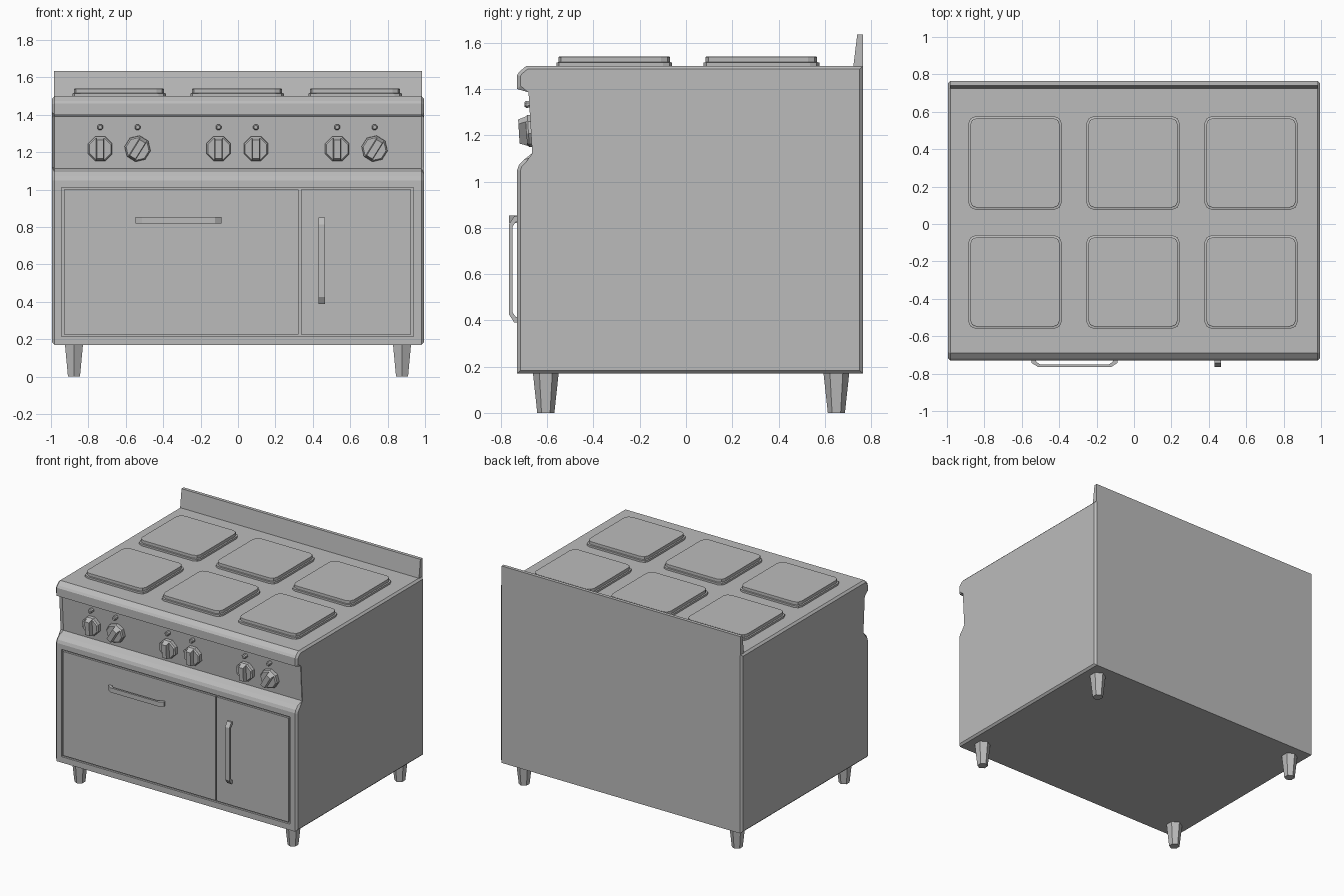
import bpy, bmesh, math
from mathutils import Matrix, Vector

cube = bpy.data.objects.get("Cube")
if cube:
    bpy.data.objects.remove(cube)

STEEL = bpy.data.materials.new("steel grey")
STEEL.use_nodes = True
COLOUR = (0.5, 0.5, 0.5, 1)
STEEL.diffuse_color = COLOUR
STEEL.node_tree.nodes["Principled BSDF"].inputs["Base Color"].default_value = COLOUR


def finish(bm, name):
    bmesh.ops.recalc_face_normals(bm, faces=bm.faces)
    mesh = bpy.data.meshes.new(name)
    bm.to_mesh(mesh)
    bm.free()
    mesh.materials.append(STEEL)
    ob = bpy.data.objects.new(name, mesh)
    bpy.context.collection.objects.link(ob)
    return ob


def loft(bm, rings):
    """Skin a stack of equal-length rings and cap both ends."""
    loops = [[bm.verts.new(p) for p in ring] for ring in rings]
    for a, b in zip(loops, loops[1:]):
        for i in range(len(a)):
            j = (i + 1) % len(a)
            bm.faces.new((a[i], a[j], b[j], b[i]))
    return bm.faces.new(loops[0]), bm.faces.new(loops[-1])


def box(name, x0, x1, y0, y1, z0, z1):
    bm = bmesh.new()
    loft(bm, [[(x0, y0, z), (x1, y0, z), (x1, y1, z), (x0, y1, z)] for z in (z0, z1)])
    return finish(bm, name)


def ngon(r, n, z, turn=0.0):
    return [(r * math.cos(turn + math.tau * i / n),
             r * math.sin(turn + math.tau * i / n), z) for i in range(n)]


# Cabinet: side profile swept across the width, with chamfered side edges
FRONT, BACK = -0.73, 0.765
profile = [(BACK, 0.17), (FRONT, 0.17), (FRONT, 1.05), (-0.722, 1.072),
           (-0.7, 1.095), (-0.65, 1.113), (-0.667, 1.39), (-0.675, 1.4),
           (FRONT, 1.4), (FRONT, 1.46), (-0.72, 1.475), (-0.69, 1.5), (BACK, 1.5)]
bm = bmesh.new()
caps = loft(bm, [[(x, y, z) for y, z in profile] for x in (-0.995, 0.995)])
rim = list({e for f in caps for e in f.edges})
bmesh.ops.bevel(bm, geom=rim, offset=0.014, segments=1, affect='EDGES')
cabinet = finish(bm, "cabinet")

# Shallow door opening, leaving thin gaps around the flush doors
cutter = box("door_opening_cutter", -0.943, 0.938, FRONT - 0.1, FRONT + 0.015, 0.214, 1.012)
cutter.hide_render = True
cutter.hide_viewport = True
cut = cabinet.modifiers.new("door opening", 'BOOLEAN')
cut.object = cutter
cut.operation = 'DIFFERENCE'
cut.solver = 'EXACT'
box("oven_door", -0.931, 0.324, FRONT, FRONT + 0.02, 0.226, 1.0)
box("side_door", 0.336, 0.926, FRONT, FRONT + 0.02, 0.226, 1.0)

# Backsplash with a sloping front
bm = bmesh.new()
splash = [(0.723, 1.495), (BACK, 1.495), (BACK, 1.635), (0.74, 1.635)]
loft(bm, [[(x, y, z) for y, z in splash] for x in (-0.983, 0.983)])
finish(bm, "backsplash")


# Hot plates: rounded squares with a wider foot
def rounded_square(cx, cy, half, r, z):
    pts = []
    for k, (sx, sy) in enumerate([(1, 1), (-1, 1), (-1, -1), (1, -1)]):
        for step in range(3):
            a = math.radians(90 * k + 45 * step)
            pts.append((cx + sx * (half - r) + r * math.cos(a),
                        cy + sy * (half - r) + r * math.sin(a), z))
    return pts


for row, cy in (("front", -0.31), ("back", 0.326)):
    for col, cx in (("right", -0.636), ("middle", -0.005), ("left", 0.626)):
        bm = bmesh.new()
        loft(bm, [rounded_square(cx, cy, half, 0.04, z) for half, z in
                  ((0.25, 1.495), (0.25, 1.514), (0.241, 1.516), (0.241, 1.538), (0.238, 1.54))])
        finish(bm, f"hot_plate_{row}_{col}")


# Door handles: bent flat bars
def handle(name, centre, length, vertical):
    h, w = length / 2, 0.017
    bar = [(-h, 0), (-h, 0.012), (-h + 0.035, 0.035), (h - 0.035, 0.035), (h, 0.012), (h, 0),
           (h - 0.025, 0), (h - 0.025, 0.006), (h - 0.045, 0.02),
           (-h + 0.045, 0.02), (-h + 0.025, 0.006), (-h + 0.025, 0)]
    bm = bmesh.new()
    loft(bm, [[(centre[0] + (side if vertical else t), FRONT - d,
                centre[1] + (t if vertical else side)) for t, d in bar] for side in (-w, w)])
    finish(bm, name)


handle("oven_door_handle", (-0.318, 0.837), 0.46, False)
handle("side_door_handle", (0.447, 0.62), 0.46, True)

# Knobs and indicator lamps, standing square to the sloping control panel
tilt = math.atan2(0.017, 0.277)


def on_panel(x, z, turn=0.0):
    y = -0.65 - (z - 1.113) * math.tan(tilt)
    return (Matrix.Translation((x, y, z)) @
            Matrix.Rotation(math.radians(90) + tilt, 4, 'X') @ Matrix.Rotation(turn, 4, 'Z'))


turned = math.radians(-32)
for i, (x, turn) in enumerate([(-0.737, 0), (-0.537, turned), (-0.104, 0),
                               (0.096, 0), (0.53, 0), (0.73, turned)]):
    bm = bmesh.new()
    eighth = math.pi / 8
    loft(bm, [ngon(0.07, 8, -0.005, eighth), ngon(0.07, 8, 0.025, eighth),
              ngon(0.062, 8, 0.034, eighth)])
    # finger grip across the dial
    loft(bm, [[(-w, -h, z), (w, -h, z), (w, h, z), (-w, h, z)]
              for w, h, z in ((0.022, 0.062, 0.03), (0.018, 0.05, 0.066))])
    bm.transform(on_panel(x, 1.22, turn))
    finish(bm, f"knob_{i + 1}")

    bm = bmesh.new()
    loft(bm, [ngon(r, 8, z, eighth) for r, z in ((0.016, -0.005), (0.016, 0.028), (0.01, 0.035))])
    bm.transform(on_panel(x, 1.335))
    finish(bm, f"lamp_{i + 1}")

# Tapered six-sided legs
for row, y in (("front", -0.606), ("back", 0.65)):
    for side, x in (("right", -0.877), ("left", 0.877)):
        bm = bmesh.new()
        loft(bm, [ngon(0.037, 6, 0, math.pi / 2), ngon(0.056, 6, 0.175, math.pi / 2)])
        bm.transform(Matrix.Translation(Vector((x, y, 0))))
        finish(bm, f"{row}_{side}_leg")
